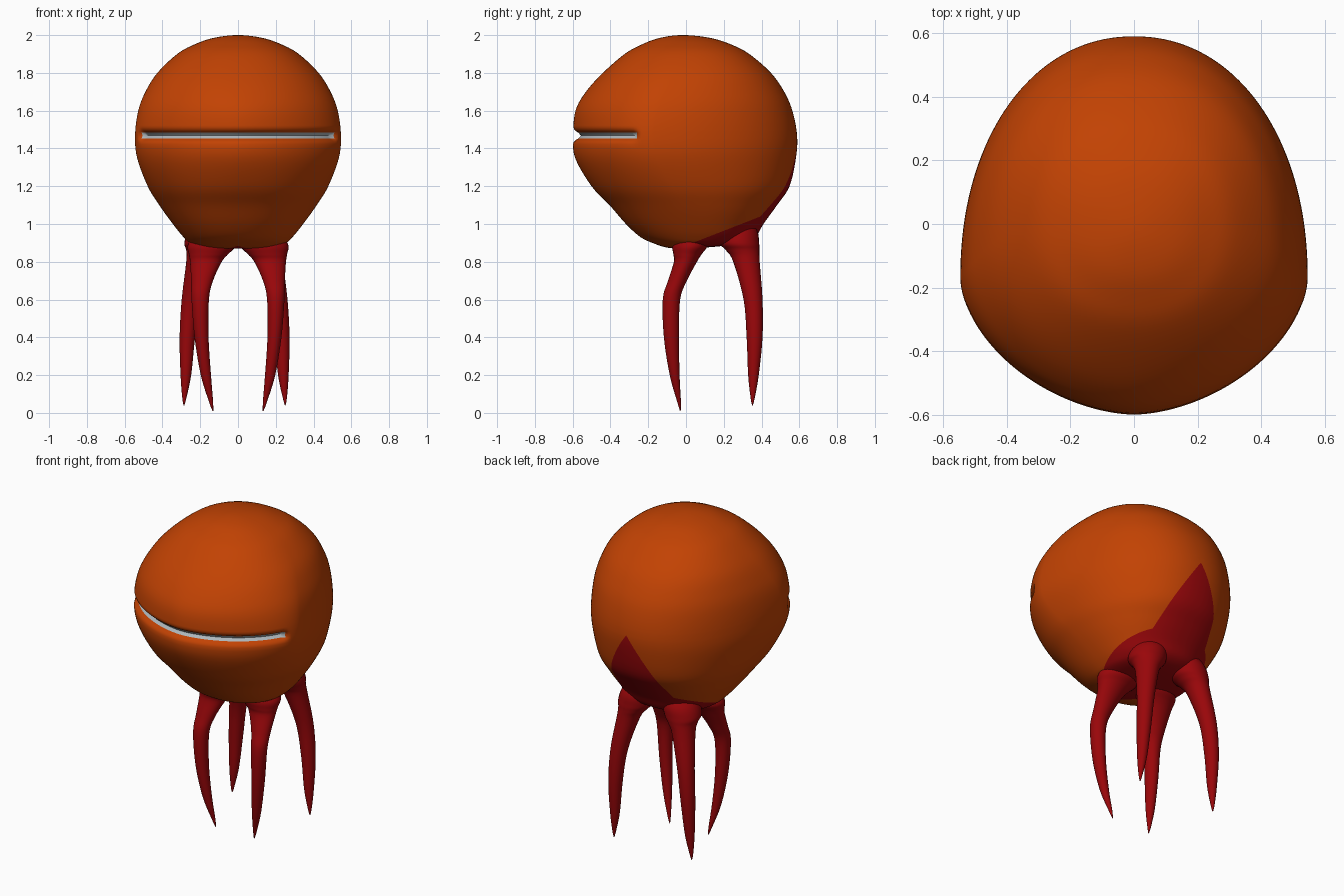
import bpy, bmesh, math
from mathutils import Vector

old = bpy.data.objects.get("Cube")
if old:
    bpy.data.objects.remove(old, do_unlink=True)


def material(name, rgb):
    mat = bpy.data.materials.new(name)
    mat.use_nodes = True
    mat.diffuse_color = (*rgb, 1)
    bsdf = next(n for n in mat.node_tree.nodes if n.type == 'BSDF_PRINCIPLED')
    bsdf.inputs["Base Color"].default_value = (*rgb, 1)
    bsdf.inputs["Roughness"].default_value = 0.6
    return mat


ORANGE = material("burnt orange", (0.54, 0.055, 0.001))
RED = material("dark red", (0.32, 0.002, 0.003))
GREY = material("pale grey", (0.42, 0.47, 0.5))


def spline(rows, steps):
    """Catmull-Rom through rows; the first and last row only steer the ends."""
    out = []
    for a, b, c, d in zip(rows, rows[1:], rows[2:], rows[3:]):
        for i in range(steps):
            t = i / steps
            out.append([(2*q + (r - p)*t + (2*p - 5*q + 4*r - s)*t*t
                         + (3*q - p - 3*r + s)*t**3) / 2
                        for p, q, r, s in zip(a, b, c, d)])
    out.append(list(rows[-2]))
    return out


def loft(bm, rings):
    """Skin closed rings from top to bottom and cap both ends."""
    loops = [[bm.verts.new(p) for p in ring] for ring in rings]
    for hi, lo in zip(loops, loops[1:]):
        for i in range(len(hi)):
            bm.faces.new((hi[i - 1], lo[i - 1], lo[i], hi[i]))
    for loop in (loops[0], loops[-1]):
        centre = sum((v.co for v in loop), Vector()) / len(loop)
        tip = bm.verts.new(centre)
        for i in range(len(loop)):
            bm.faces.new((loop[i - 1], loop[i], tip))
    bmesh.ops.recalc_face_normals(bm, faces=bm.faces)


def finish(bm, name, mats):
    mesh = bpy.data.meshes.new(name)
    bm.to_mesh(mesh)
    bm.free()
    for mat in mats:
        mesh.materials.append(mat)
    obj = bpy.data.objects.new(name, mesh)
    bpy.context.collection.objects.link(obj)
    bpy.ops.object.select_all(action='DESELECT')
    obj.select_set(True)
    bpy.context.view_layer.objects.active = obj
    bpy.ops.object.shade_smooth_by_angle(angle=math.radians(50))


# Body outline: height, half width, front y, back y
OUTLINE = [
    (1.985, -.13, .12, -.14),
    (2, .003, -.02, -.014),
    (1.985, .13, -.14, .13),
    (1.95, .232, -.235, .24),
    (1.9, .322, -.325, .335),
    (1.8, .427, -.44, .45),
    (1.7, .49, -.53, .52),
    (1.6, .528, -.585, .563),
    (1.47, .545, -.597, .588),
    (1.35, .534, -.587, .582),
    (1.2, .478, -.5, .548),
    (1.1, .417, -.405, .482),
    (1, .345, -.318, .41),
    (.93, .288, -.24, .365),
    (.895, .245, -.165, .28),
    (.875, .16, -.1, .1),
    (.87, .003, -.02, 0),
    (.875, -.16, .1, -.1),
]
PROFILE = spline(OUTLINE, 5)
MOUTH_Z = 1.468
# Mouth groove: distance from the centre line, depth
GROOVE = [(.045, 0), (.032, .004), (.023, .012), (.016, .022), (0, .034)]


def sample(z):
    for a, b in zip(PROFILE, PROFILE[1:]):
        if a[0] >= z >= b[0]:
            t = (a[0] - z) / max(a[0] - b[0], 1e-6)
            return [p + (q - p) * t for p, q in zip(a, b)]


def body_ring(row, depth=0, sides=160):
    z, width, front, back = row
    k = max(0, 1 - ((z - MOUTH_Z) / .5) ** 2) ** 2
    mid = (front + back) / 2 * (1 - k) - .17 * k
    ring = []
    for i in range(sides):
        a = math.tau * i / sides
        c, s = math.cos(a), math.sin(a)
        power = .9 + (.24 * k if s < 0 else .05 * k)
        x = math.copysign(abs(c) ** power, c) * width
        y = mid + abs(s) ** power * ((back if s > 0 else front) - mid)
        w = min(1, max(0, (-.25 - y) / .035))
        f = 1 - 2 * depth * w
        ring.append((x * f, y * f, z))
    return ring


# Body with mouth groove
rows = [(r, 0) for r in PROFILE if abs(r[0] - MOUTH_Z) > .05]
rows += [(sample(MOUTH_Z + h), d) for h, d in GROOVE]
rows += [(sample(MOUTH_Z - h), d) for h, d in GROOVE[:-1]]
rows.sort(key=lambda e: -e[0][0])
bm = bmesh.new()
loft(bm, [body_ring(r, d) for r, d in rows])

# Red patch: a sloping underside and a pointed triangle up the back
UNDERSIDE = (Vector((0, .1, .925)), Vector((0, -.39, 1)))
APEX = Vector((0, .585, 1.45))
GABLE = [(APEX, Vector((side * 1.36, -.78, 1))) for side in (1, -1)]


def below(c, plane):
    return (c - plane[0]).dot(plane[1]) < 0


for point, normal in [UNDERSIDE] + GABLE:
    rear = [f for f in bm.faces if f.calc_center_median().z < 1.5
            and f.calc_center_median().y > -.2]
    geom = set(rear) | {e for f in rear for e in f.edges} | {v for f in rear for v in f.verts}
    bmesh.ops.bisect_plane(bm, geom=list(geom), dist=1e-5, plane_co=point, plane_no=normal)
for f in bm.faces:
    c = f.calc_center_median()
    if below(c, UNDERSIDE) or all(below(c, g) for g in GABLE):
        f.material_index = 1
    elif abs(c.z - MOUTH_Z) < .016 and c.y < -.262:
        f.material_index = 2
finish(bm, "body", (ORANGE, RED, GREY))

# Legs: height, x, y, x radius, y radius
FRONT_LEG = [
    (.96, .13, .03, .09, .07),
    (.89, .138, .022, .128, .094),
    (.84, .156, .008, .104, .075),
    (.8, .17, -.003, .084, .061),
    (.7, .19, -.045, .058, .05),
    (.6, .2, -.077, .046, .046),
    (.4, .193, -.077, .037, .04),
    (.2, .17, -.06, .027, .026),
    (.06, .143, -.037, .011, .01),
    (.01, .133, -.03, .002, .002),
]
BACK_LEG = [
    (1.06, .12, .24, .07, .07),
    (.97, .14, .27, .105, .105),
    (.9, .158, .281, .108, .106),
    (.86, .17, .3, .086, .088),
    (.8, .19, .32, .066, .07),
    (.6, .23, .355, .05, .05),
    (.4, .25, .363, .041, .042),
    (.2, .258, .357, .028, .028),
    (.08, .266, .353, .011, .011),
    (.04, .268, .352, .002, .002),
]


def leg(name, keys, side, shift):
    bm = bmesh.new()
    rings = []
    for z, x, y, rx, ry in spline([keys[0]] + keys + [keys[-1]], 5):
        rings.append([(side * (x + rx * math.cos(math.tau * i / 28)) + shift,
                       y + ry * math.sin(math.tau * i / 28), z) for i in range(28)])
    loft(bm, rings)
    finish(bm, name, (RED,))


for side, label in ((1, "left"), (-1, "right")):
    leg("front_leg_" + label, FRONT_LEG, side, 0)
    leg("back_leg_" + label, BACK_LEG, side, -.018)
